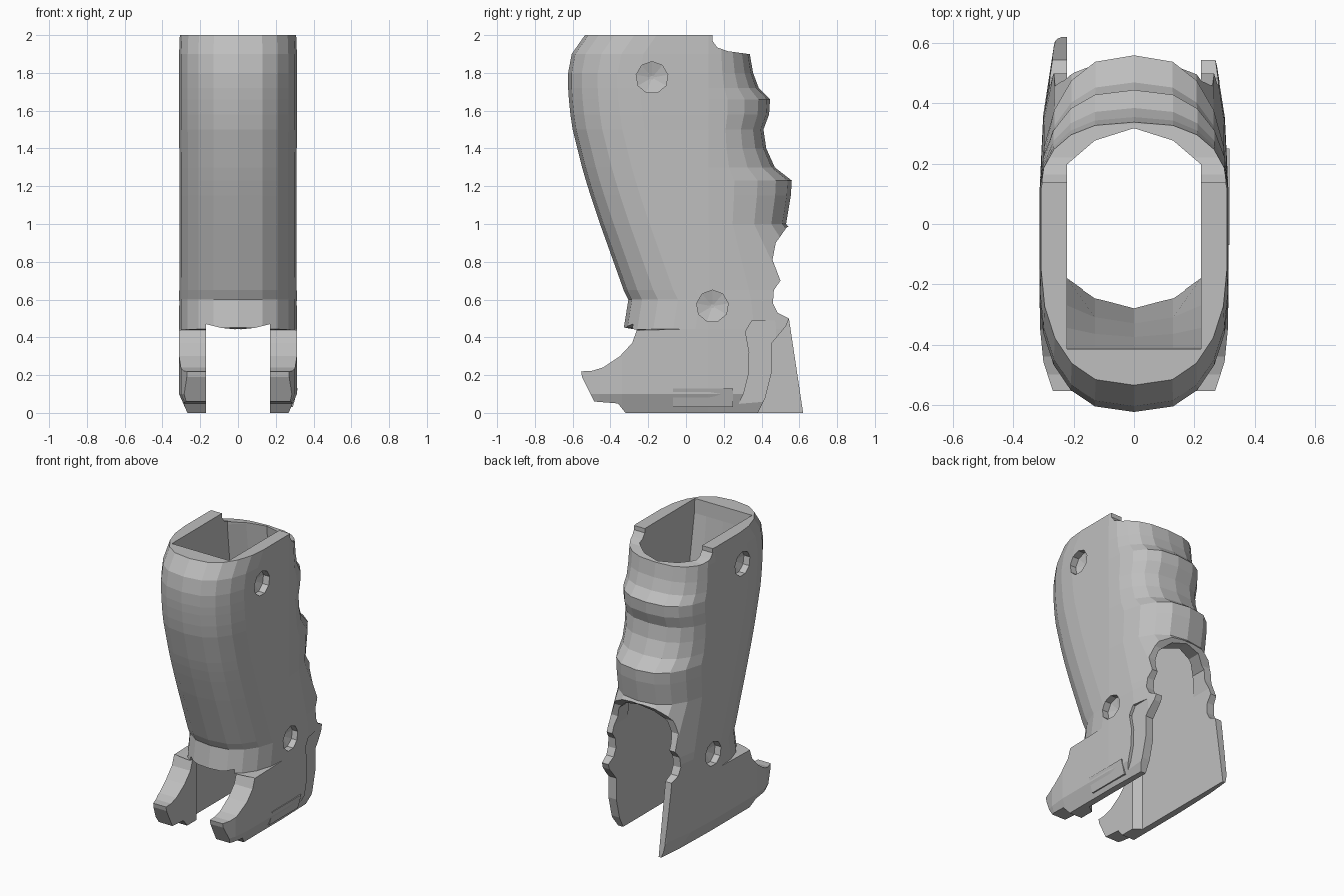
import bpy, bmesh
from math import sin, cos, pi, radians

if "Cube" in bpy.data.objects:
    bpy.data.objects.remove(bpy.data.objects["Cube"])

grey = bpy.data.materials.new("plain grey")
grey.use_nodes = True
grey.diffuse_color = (0.52, 0.52, 0.52, 1)
grey.node_tree.nodes["Principled BSDF"].inputs["Base Color"].default_value = grey.diffuse_color


def loft(name, rings):
    """Closed solid skinned through rings of equal point count."""
    bm = bmesh.new()
    loops = [[bm.verts.new(p) for p in ring] for ring in rings]
    n = len(loops[0])
    for a, b in zip(loops, loops[1:]):
        for i in range(n):
            j = (i + 1) % n
            bm.faces.new((a[i], a[j], b[j], b[i]))
    bm.faces.new(loops[0])
    bm.faces.new(loops[-1])
    bmesh.ops.recalc_face_normals(bm, faces=bm.faces)
    me = bpy.data.meshes.new(name)
    bm.to_mesh(me)
    bm.free()
    me.materials.append(grey)
    ob = bpy.data.objects.new(name, me)
    bpy.context.scene.collection.objects.link(ob)
    return ob


def side_prism(name, pts, x0, x1):
    """Side outline (y, z) extruded across the width."""
    return loft(name, [[(x, y, z) for y, z in pts] for x in (x0, x1)])


def front_prism(name, pts, y0, y1):
    """Front outline (x, z) extruded along the depth."""
    return loft(name, [[(x, y, z) for x, z in pts] for y in (y0, y1)])


def cut(ob, cutter):
    """Subtract the cutter for good and delete it."""
    mod = ob.modifiers.new("cut", "BOOLEAN")
    mod.operation = "DIFFERENCE"
    mod.solver = "EXACT"
    mod.object = cutter
    bpy.context.view_layer.update()
    deps = bpy.context.evaluated_depsgraph_get()
    me = bpy.data.meshes.new_from_object(ob.evaluated_get(deps))
    ob.modifiers.clear()
    ob.data = me
    bpy.data.objects.remove(cutter)


def body_ring(z, back, front, w):
    """Rounded oblong section."""
    pts = []
    for sign, tip, start in ((1, front, 0.12), (-1, back, back + 0.38)):
        for i in range(11):
            a = radians(90 - 18 * i) * sign
            s = sin(a)
            x = w * abs(s) ** 0.75 * (1 if s > 0 else -1)
            pts.append((x, start + (tip - start) * max(cos(a), 0), z))
    return pts


# Grip shell: height, rear edge, finger-side edge, half width
sections = [
    (0, -0.72, 1.2, 0.268), (0.1, -0.72, 0.92, 0.312), (0.435, -0.72, 0.9, 0.313),
    (0.445, -0.33, 0.9, 0.313), (0.6, -0.305, 0.85, 0.312), (0.65, -0.33, 0.81, 0.311),
    (1.0, -0.455, 0.53, 0.31), (1.15, -0.505, 0.555, 0.31), (1.23, -0.53, 0.56, 0.31),
    (1.3, -0.55, 0.47, 0.31), (1.4, -0.575, 0.425, 0.311), (1.5, -0.6, 0.41, 0.312),
    (1.58, -0.612, 0.44, 0.313), (1.66, -0.62, 0.445, 0.313), (1.72, -0.624, 0.385, 0.313),
    (1.8, -0.624, 0.355, 0.313), (1.9, -0.605, 0.338, 0.312), (2, -0.535, 0.33, 0.308)]
shell = loft("grip_shell", [body_ring(*s) for s in sections])


# Hollow core: square at the top rear, rounding toward the bottom
def core_ring(z, back, bow, front):
    w = 0.222
    xs = (-w, -0.13, 0, 0.13, w)
    rear = [(x, back + bow * (abs(x) / w) ** 2, z) for x in xs]
    fore = [(x, front - 0.12 * (abs(x) / w) ** 2, z) for x in reversed(xs)]
    return rear + fore


cut(shell, loft("core", [core_ring(*r) for r in (
    (-0.1, -0.28, 0.1, 0.45), (0.45, -0.28, 0.1, 0.45), (1.0, -0.33, 0.06, 0.45),
    (1.5, -0.375, 0.03, 0.36), (1.9, -0.41, 0, 0.318), (2.1, -0.42, 0, 0.318))]))

# Arched opening on the finger side
cut(shell, front_prism("finger_opening", [
    (-0.222, -0.1), (0.222, -0.1), (0.222, 0.75), (0.19, 0.88), (0.11, 0.95),
    (0, 0.975), (-0.11, 0.95), (-0.19, 0.88), (-0.222, 0.75)], 0.1, 1.5))

# Slot between the rear legs
cut(shell, front_prism("rear_slot", [
    (-0.17, -0.1), (0.17, -0.1), (0.17, 0.47), (0.09, 0.45), (0, 0.441),
    (-0.09, 0.45), (-0.17, 0.47)], -1, 0))

# Curved horn outline on the legs
cut(shell, side_prism("horn_outline", [
    (-1, 0.452), (-0.33, 0.452), (-0.26, 0.44), (-0.285, 0.37), (-0.35, 0.3), (-0.44, 0.24),
    (-0.5, 0.222), (-0.555, 0.22), (-0.55, 0.19), (-0.485, 0.06), (-0.36, 0.05),
    (-0.32, 0), (-0.3, -0.1), (-1, -0.1)], -1, 1))

# Lowered rim at the top
cut(shell, side_prism("rim_step", [
    (0.14, 2.1), (0.14, 1.97), (0.165, 1.935), (0.22, 1.915), (0.33, 1.9),
    (1, 1.89), (1, 2.1)], -1, 1))

# Scalloped panel edges, with a different lower end on each side
scallop = [(1.5, 0.985), (0.535, 0.985), (0.475, 0.9), (0.458, 0.81), (0.5, 0.7),
           (0.465, 0.65), (0.46, 0.58), (0.485, 0.53), (0.545, 0.5)]
right_end = [(0.62, 0), (0.64, -0.1), (1.5, -0.1)]
left_end = [(0.53, 0.46), (0.455, 0.37), (0.455, 0.22), (0.42, 0.08), (0.38, 0),
            (0.36, -0.1), (1.5, -0.1)]
cut(shell, side_prism("right_edge", scallop + right_end, -1, 0))
cut(shell, side_prism("left_edge", scallop + left_end, 0, 1))

# Recessed strip behind a curved step
cut(shell, side_prism("panel_step", [
    (0.35, 0.49), (0.315, 0.43), (0.335, 0.32), (0.33, 0.2), (0.305, 0.1), (0.28, 0.05),
    (0.28, -0.1), (0.8, -0.1), (0.8, 0.49)], 0.283, 1))

# Countersunk screw holes on both sides
for side in (-1, 1):
    for y, z in ((-0.18, 1.775), (0.14, 0.565)):
        rings = [[(side * x, y + r * sin(2 * pi * i / 9), z + r * cos(2 * pi * i / 9))
                  for i in range(9)]
                 for x, r in ((0.4, 0.085), (0.265, 0.085), (0.245, 0.01))]
        cut(shell, loft("screw_hole", rings))

# Catch block on the lower left edge
front_prism("catch_block", [(0.25, 0.03), (0.29, 0.03), (0.317, 0.13), (0.25, 0.13)], -0.07, 0.25)
